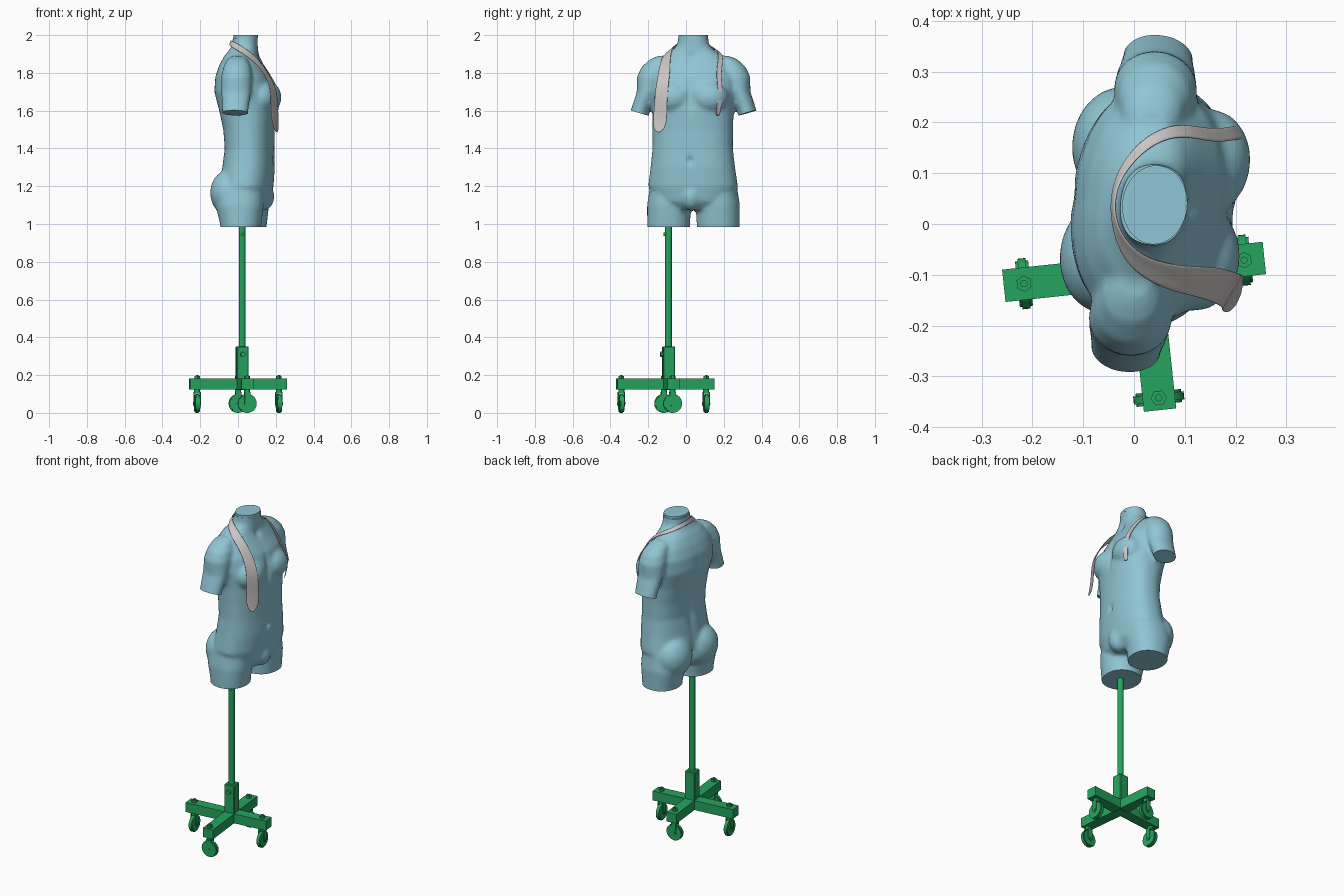
import bpy, bmesh
from math import sin, cos, pi, radians, exp, copysign
from mathutils import Matrix, Vector
from mathutils.bvhtree import BVHTree

if "Cube" in bpy.data.objects:
    bpy.data.objects.remove(bpy.data.objects["Cube"])


def material(name, rgb):
    m = bpy.data.materials.new(name)
    m.use_nodes = True
    m.diffuse_color = (*rgb, 1)
    bsdf = m.node_tree.nodes["Principled BSDF"]
    bsdf.inputs["Base Color"].default_value = (*rgb, 1)
    bsdf.inputs["Roughness"].default_value = 0.7
    return m


TEAL = material("pale_teal", (0.28, 0.56, 0.66))
GREEN = material("stand_green", (0.018, 0.37, 0.11))
GREY = material("tie_grey", (0.60, 0.56, 0.56))
BODY = Matrix.Translation((0.02, 0.04, 0)) @ Matrix.Rotation(radians(-6.3), 4, 'Z')
BASE = Matrix.Translation((0.022, -0.092, 0)) @ Matrix.Rotation(radians(6.1), 4, 'Z')


def finish(name, bm, mat, matrix=None, smooth=True):
    if matrix:
        bm.transform(matrix)
    bmesh.ops.recalc_face_normals(bm, faces=bm.faces)
    mesh = bpy.data.meshes.new(name)
    bm.to_mesh(mesh)
    bm.free()
    mesh.materials.append(mat)
    ob = bpy.data.objects.new(name, mesh)
    bpy.context.collection.objects.link(ob)
    if smooth:
        for o in bpy.context.selected_objects:
            o.select_set(False)
        ob.select_set(True)
        bpy.context.view_layer.objects.active = ob
        bpy.ops.object.shade_smooth_by_angle(angle=radians(40))
    return ob


def box(bm, centre, size):
    bmesh.ops.create_cube(bm, size=1, matrix=Matrix.Translation(centre) @ Matrix.Diagonal((*size, 1)))


def cylinder(bm, centre, radius, depth, axis='Z', sides=24):
    turn = {'Z': Matrix(), 'X': Matrix.Rotation(pi / 2, 4, 'Y'), 'Y': Matrix.Rotation(pi / 2, 4, 'X')}[axis]
    bmesh.ops.create_cone(bm, cap_ends=True, segments=sides, radius1=radius, radius2=radius,
                          depth=depth, matrix=Matrix.Translation(centre) @ turn)


def ellipsoid(bm, centre, radii):
    bmesh.ops.create_uvsphere(bm, u_segments=32, v_segments=20, radius=1,
                              matrix=Matrix.Translation(centre) @ Matrix.Diagonal((*radii, 1)))


def loft(bm, rings, power=1.0, sides=48):
    """Rings are (z, back, front, side centre, half width)."""
    loops = []
    for z, back, front, side, half in rings:
        loop = []
        for i in range(sides):
            c, s = cos(2 * pi * i / sides), sin(2 * pi * i / sides)
            x = (back + front) / 2 + (front - back) / 2 * copysign(abs(c) ** power, c)
            loop.append(bm.verts.new((x, side + half * copysign(abs(s) ** power, s), z)))
        loops.append(loop)
    for a, b in zip(loops, loops[1:]):
        for i in range(sides):
            j = (i + 1) % sides
            bm.faces.new((a[i], a[j], b[j], b[i]))
    bm.faces.new(loops[0][::-1])
    bm.faces.new(loops[-1])


# Torso masses, later fused into one skin
bm = bmesh.new()
loft(bm, [(1.075, -.08, .12, 0, .10), (1.12, -.10, .15, 0, .20), (1.2, -.115, .165, 0, .238),
          (1.3, -.10, .172, 0, .224), (1.4, -.087, .17, 0, .213), (1.5, -.095, .172, 0, .213),
          (1.6, -.117, .18, 0, .216), (1.7, -.143, .175, 0, .23), (1.78, -.137, .15, 0, .23),
          (1.84, -.117, .115, 0, .20), (1.89, -.09, .09, 0, .155), (1.92, -.065, .085, 0, .11),
          (1.95, -.05, .084, 0, .083), (2.03, -.043, .084, 0, .076)], power=0.86)
for s in (-1, 1):
    # Thigh, arm, buttock and chest muscle
    loft(bm, [(.93, -.095, .11, s * .132, .112), (1.0, -.10, .118, s * .132, .113),
              (1.1, -.125, .13, s * .13, .116), (1.2, -.12, .13, s * .12, .11)], power=0.92)
    loft(bm, [(1.52, -.072, .064, s * .303, .05), (1.6, -.074, .066, s * .284, .051),
              (1.7, -.082, .076, s * .246, .056), (1.78, -.085, .08, s * .224, .077),
              (1.83, -.075, .07, s * .206, .072), (1.87, -.06, .05, s * .18, .055),
              (1.89, -.035, .03, s * .16, .03)])
    ellipsoid(bm, (-.06, s * .11, 1.165), (.095, .115, .12))
    ellipsoid(bm, (.115, s * .095, 1.67), (.085, .105, .09))
ellipsoid(bm, (.11, 0, 1.145), (.063, .06, .075))
source = finish("torso_source", bm, TEAL, smooth=False)
rm = source.modifiers.new("fuse", 'REMESH')
rm.mode, rm.voxel_size = 'VOXEL', 0.01
sm = source.modifiers.new("soften", 'SMOOTH')
sm.factor, sm.iterations = 0.5, 8
skin = bpy.data.meshes.new_from_object(source.evaluated_get(bpy.context.evaluated_depsgraph_get()))
bpy.data.objects.remove(source)
bm = bmesh.new()
bm.from_mesh(skin)
bpy.data.meshes.remove(skin)

# Shallow hollows: (side, height, side spread, height spread, depth, front or back)
hollows = [(0, 1.335, .014, .018, .014, 1), (0, 1.68, .018, .08, .012, 1), (0, 1.88, .02, .025, .010, 1),
           (0, 1.14, .016, .07, .02, -1), (0, 1.5, .025, .2, .010, -1)]
for v in bm.verts:
    for y, z, sy, sz, depth, face in hollows:
        if v.co.x * face > 0.03:
            v.co.x -= face * depth * exp(-((v.co.y - y) / sy) ** 2 - ((v.co.z - z) / sz) ** 2)


def cut(point, normal, keep):
    """Slice flat and cap the part of the skin chosen by keep."""
    faces = [f for f in bm.faces if keep(f.calc_center_median())]
    verts = {v for f in faces for v in f.verts}
    edges = {e for f in faces for e in f.edges}
    bmesh.ops.bisect_plane(bm, geom=faces + list(edges) + list(verts), plane_co=point,
                           plane_no=normal, clear_outer=True)
    bmesh.ops.holes_fill(bm, edges=[e for e in bm.edges if e.is_boundary], sides=0)


cut((0, 0, 1.986), (0, 0, 1), lambda c: c.z > 1.9)
cut((0, 0, .985), (0, 0, -1), lambda c: c.z < 1.05)
for s in (-1, 1):
    cut((0, s * .285, 1.588), (0, s * .3, -1), lambda c: c.y * s > .228 and 1.5 < c.z < 1.7)
bm.transform(BODY)
tree = BVHTree.FromBMesh(bm)
finish("torso", bm, TEAL)

# Neck cap
bm = bmesh.new()
cylinder(bm, (0, 0, 0), 1, 1, sides=48)
bm.transform(Matrix.Translation((.021, 0, 1.992)) @ Matrix.Diagonal((.064, .078, .016, 1)))
finish("neck_cap", bm, TEAL, BODY)

# Loose tie draped round the neck: (x, y, z, width)
path = [(.205, -.15, 1.485, .02), (.2, -.14, 1.515, .085), (.192, -.135, 1.6, .082), (.18, -.125, 1.7, .075),
        (.16, -.118, 1.78, .07), (.12, -.112, 1.84, .062), (.06, -.10, 1.89, .055), (.0, -.075, 1.935, .042),
        (-.035, -.02, 1.955, .03), (-.045, .04, 1.96, .028), (-.03, .10, 1.95, .026), (.02, .155, 1.92, .026),
        (.07, .18, 1.89, .027), (.12, .177, 1.85, .028), (.17, .17, 1.78, .028), (.19, .167, 1.68, .028),
        (.2, .167, 1.57, .028)]


def drape(p, gap=0.01):
    """Lift a point clear of the skin."""
    spot, normal, _, _ = tree.find_nearest(p)
    if (p - spot).dot(normal) < gap:
        p = spot + normal * gap
    return p, normal


bm = bmesh.new()
points = [Vector(p[:3]) for p in path]
rows = []
for i, p in enumerate(points):
    tangent = (points[min(i + 1, len(points) - 1)] - points[max(i - 1, 0)]).normalized()
    p, normal = drape(p)
    side = tangent.cross(normal).normalized()
    rows.append([bm.verts.new(drape(p + side * path[i][3] * t)[0]) for t in (-.5, -.17, .17, .5)])
for a, b in zip(rows, rows[1:]):
    for j in range(3):
        bm.faces.new((a[j], a[j + 1], b[j + 1], b[j]))
tie = finish("draped_tie", bm, GREY)
thick = tie.modifiers.new("thickness", 'SOLIDIFY')
thick.thickness, thick.offset = 0.006, 0
sub = tie.modifiers.new("smooth", 'SUBSURF')
sub.levels = sub.render_levels = 2

# Stand pole with its pin
bm = bmesh.new()
cylinder(bm, (0, 0, .68), .018, .78)
cylinder(bm, (0, -.018, .945), .009, .018, 'Y', 12)
finish("pole", bm, GREEN, BASE)

# Square hub with a clamp bolt
bm = bmesh.new()
box(bm, (0, 0, .237), (.064, .064, .23))
bmesh.ops.bevel(bm, geom=bm.edges[:], offset=.004, segments=1, affect='EDGES')
cylinder(bm, (0, -.037, .31), .014, .014, 'Y', 6)
finish("hub", bm, GREEN, BASE, smooth=False)

# Four legs with casters: (name, turn, leg length, caster distance)
legs = [("front", 0, .236, .196), ("left", 90, .24, .2), ("back", 180, .28, .24), ("right", 270, .276, .252)]
for name, turn, length, reach in legs:
    frame = BASE @ Matrix.Rotation(radians(turn), 4, 'Z')
    bm = bmesh.new()
    box(bm, (length / 2, 0, .152), (length, .064, .058))
    finish(name + "_leg", bm, GREEN, frame, smooth=False)

    bm = bmesh.new()
    cylinder(bm, (reach, 0, .187), .016, .016, sides=6)
    cylinder(bm, (reach, 0, .192), .007, .018, sides=12)
    cylinder(bm, (reach, 0, .116), .016, .02)
    box(bm, (reach, 0, .107), (.036, .032, .008))
    for s in (-1, 1):
        box(bm, (reach + s * .0165, 0, .076), (.004, .03, .062))
        cylinder(bm, (reach + s * .0165, 0, .05), .015, .004, 'X')
    cylinder(bm, (reach, 0, .05), .007, .042, 'X', 12)
    finish(name + "_caster_fork", bm, GREEN, frame)

    bm = bmesh.new()
    cylinder(bm, (reach, 0, .05), .05, .026, 'X', 32)
    rim = [e for e in bm.edges if abs(e.verts[0].co.x - e.verts[1].co.x) < 1e-4]
    bmesh.ops.bevel(bm, geom=rim, offset=.005, segments=2, affect='EDGES')
    finish(name + "_caster_wheel", bm, GREEN, frame)
